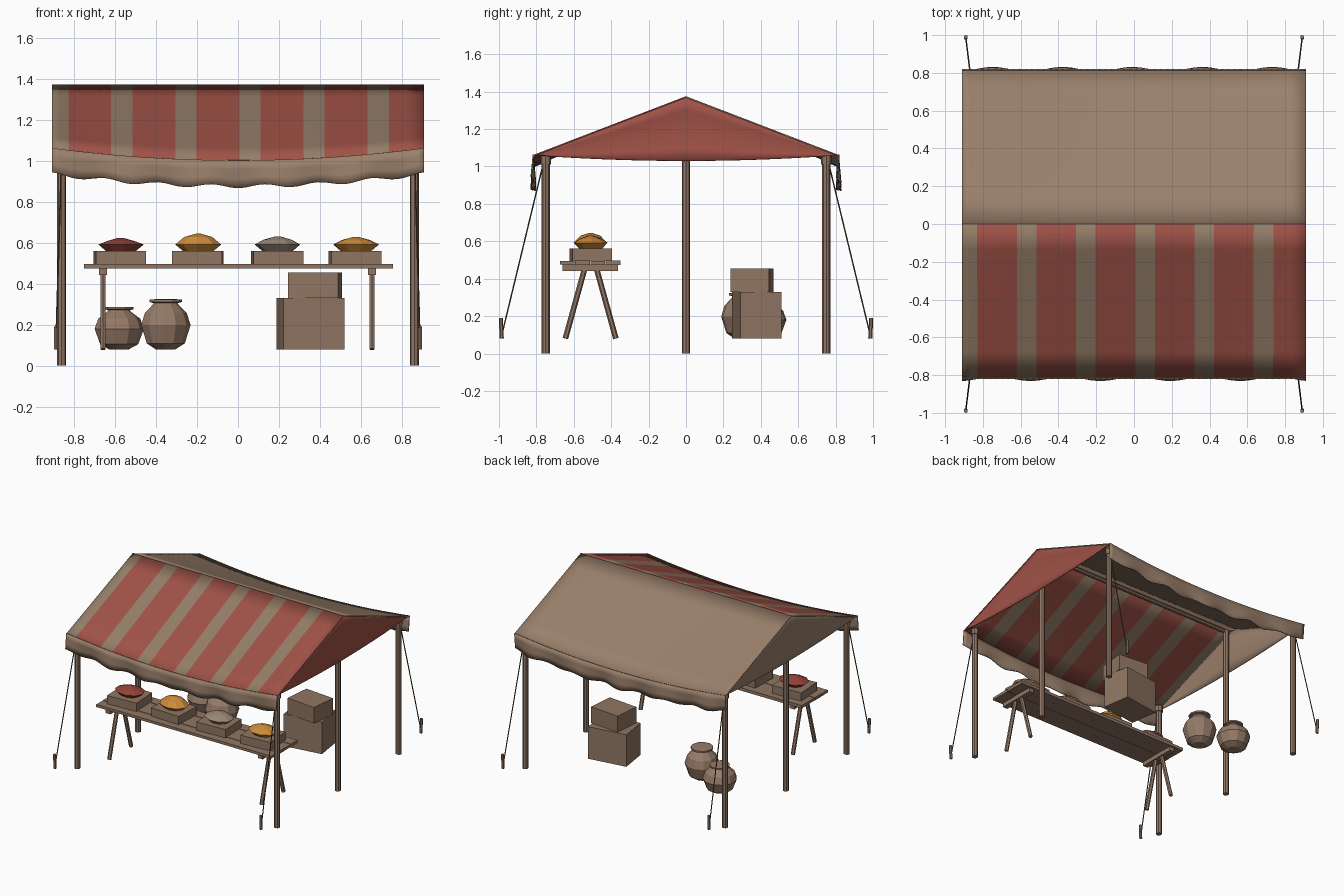
import bpy, bmesh, math
from mathutils import Vector, Matrix

if "Cube" in bpy.data.objects:
    bpy.data.objects.remove(bpy.data.objects["Cube"])


def material(name, r, g, b):
    m = bpy.data.materials.new(name)
    lin = [((c / 255 + 0.055) / 1.055) ** 2.4 for c in (r, g, b)]
    m.diffuse_color = (*lin, 1)
    m.use_nodes = True
    m.node_tree.nodes["Principled BSDF"].inputs["Base Color"].default_value = m.diffuse_color
    return m


WOOD = material("wood", 144, 118, 99)
CLOTH = material("beige cloth", 154, 128, 107)
PALE = material("stripe beige", 148, 126, 104)
RED = material("red cloth", 160, 82, 71)
ROPE = material("rope", 95, 80, 66)
CLAY = material("clay", 150, 123, 104)
SPICE_RED = material("red spice", 146, 66, 56)
OCHRE = material("ochre spice", 203, 139, 58)
GREY = material("grey spice", 150, 133, 117)


def finish(name, bm, mats, smooth=False):
    me = bpy.data.meshes.new(name)
    bm.to_mesh(me)
    bm.free()
    for m in mats:
        me.materials.append(m)
    for p in me.polygons:
        p.use_smooth = smooth
    ob = bpy.data.objects.new(name, me)
    bpy.context.collection.objects.link(ob)
    return ob


def box(name, center, size, mat, angle=0):
    bm = bmesh.new()
    mtx = (Matrix.Translation(center) @ Matrix.Rotation(math.radians(angle), 4, 'Z')
           @ Matrix.Diagonal((*size, 1)))
    bmesh.ops.create_cube(bm, size=1, matrix=mtx)
    return finish(name, bm, [mat])


def rod(name, a, b, r, mat, sides=8):
    a, b = Vector(a), Vector(b)
    d = b - a
    bm = bmesh.new()
    mtx = Matrix.Translation((a + b) / 2) @ d.to_track_quat('Z', 'Y').to_matrix().to_4x4()
    bmesh.ops.create_cone(bm, cap_ends=True, segments=sides, radius1=r, radius2=r,
                          depth=d.length, matrix=mtx)
    return finish(name, bm, [mat])


def lathe(name, x, y, profile, mat, sides=10, sy=1.0, twist=0.0):
    bm = bmesh.new()
    rings = []
    for r, z in profile:
        rings.append([bm.verts.new((x + r * math.cos(t), y + sy * r * math.sin(t), z))
                      for t in (twist + 2 * math.pi * i / sides for i in range(sides))])
    for lo, hi in zip(rings, rings[1:]):
        for i in range(sides):
            j = (i + 1) % sides
            bm.faces.new((lo[i], lo[j], hi[j], hi[i]))
    bm.faces.new(rings[0][::-1])
    bm.faces.new(rings[-1])
    return finish(name, bm, [mat])


def sheet(name, us, vs, point, mats, rule=None):
    """Thin cloth through point(u, v); rule(x) picks the colour."""
    bm = bmesh.new()
    g = [[bm.verts.new(point(u, v)) for v in vs] for u in us]
    for i in range(len(us) - 1):
        for j in range(len(vs) - 1):
            f = bm.faces.new((g[i][j], g[i + 1][j], g[i + 1][j + 1], g[i][j + 1]))
            if rule:
                f.material_index = rule((us[i] + us[i + 1]) / 2)
    ob = finish(name, bm, mats, True)
    mod = ob.modifiers.new("thickness", 'SOLIDIFY')
    mod.thickness, mod.offset = 0.007, 0
    return ob


def steps(a, b, n):
    return [a + (b - a) * i / n for i in range(n + 1)]


# Canopy shape: straight ridge, eaves sagging in the middle
W, D, RIDGE = 0.91, 0.812, 1.372


def roof_z(x, t):
    return RIDGE - t * (0.312 + 0.06 * (1 - (x / W) ** 2))


START, PERIOD, BAND = -0.83, 0.3135, 0.21
edges = [-W, W]
for k in range(6):
    edges += [e for e in (START + k * PERIOD, START + k * PERIOD + BAND) if e < W]
edges.sort()
cols = sorted(set(edges + [(a + b) / 2 for a, b in zip(edges, edges[1:])]))


def stripe(x):
    return int(x > START and (x - START) % PERIOD < BAND)


sheet("front_roof", cols, steps(0, 1, 6), lambda x, t: (x, -D * t, roof_z(x, t)), [PALE, RED], stripe)
sheet("back_roof", cols, steps(1, 0, 6), lambda x, t: (x, D * t, roof_z(x, t)), [CLOTH])


# Wavy valances along both eaves
for s, label in ((-1, "front"), (1, "back")):
    def valance(x, t, s=s):
        wave = 0.012 * math.sin(2 * math.pi * (x + 0.1 * s) / 0.37)
        drop = 0.127 + 0.009 * math.cos(2 * math.pi * x / 0.26)
        return (x, s * (D + 0.004 + wave * t), roof_z(x, 1) + 0.004 - drop * t)
    sheet(label + "_valance", steps(-W, W, 56), steps(0, 1, 3), valance, [CLOTH])

# Gable ends: red on the right, beige on the left, drawn in slightly at the middle
for s, label, mat in ((1, "right", RED), (-1, "left", CLOTH)):
    def gable(y, t, s=s):
        a = abs(y) / D
        top = RIDGE - 0.312 * a
        bottom = 1.03 + 0.03 * a * a
        pull = 0.02 * (1 - a) * math.sin(math.pi * t)
        return (s * (W - 0.006 - pull), y, top + (bottom - top) * t)
    sheet(label + "_gable", steps(-D, D, 16), steps(0, 1, 5), gable, [mat])

# Posts, post caps, guy ropes and stakes
for sx, lx in ((-1, "left"), (1, "right")):
    x = 0.862 * sx
    rod(lx + "_middle_post", (x, 0, 0), (x, 0, 1.355), 0.022, WOOD)
    for sy, ly in ((-1, "front"), (1, "back")):
        n = f"{ly}_{lx}_"
        rod(n + "post", (x, 0.75 * sy, 0), (x, 0.75 * sy, 1.06), 0.022, WOOD)
        rod(n + "post_cap", (x, 0.75 * sy, 1.01), (x, 0.75 * sy, 1.055), 0.029, WOOD)
        rod(n + "rope", (x, 0.757 * sy, 1.04), (0.89 * sx, 0.982 * sy, 0.11), 0.004, ROPE, 5)
        rod(n + "stake", (0.89 * sx, 0.985 * sy, 0.08), (0.89 * sx, 0.99 * sy, 0.19), 0.011, WOOD, 6)
rod("ridge_pole", (-0.89, 0, 1.345), (0.89, 0, 1.345), 0.015, WOOD)

# Trestle table
for i in range(4):
    box(f"table_plank_{i + 1}", (0.003, -0.6345 + 0.0815 * i, 0.486),
        (1.51, 0.079, 0.02 + 0.003 * (i % 2)), WOOD)
for x, label in ((-0.66, "left"), (0.655, "right")):
    box(label + "_trestle_bar", (x, -0.512, 0.459), (0.04, 0.295, 0.033), WOOD)
    rod(label + "_trestle_front_leg", (x, -0.54, 0.46), (x, -0.645, 0.08), 0.015, WOOD, 6)
    rod(label + "_trestle_back_leg", (x, -0.48, 0.46), (x, -0.375, 0.08), 0.015, WOOD, 6)

# Trays with heaps of goods
goods = ((-0.578, 0.625, SPICE_RED, 3), (-0.197, 0.645, OCHRE, -2),
         (0.192, 0.632, GREY, 3), (0.573, 0.63, OCHRE, 4))
for i, (x, peak, mat, a) in enumerate(goods):
    box(f"tray_{i + 1}", (x, -0.51, 0.528), (0.245, 0.21, 0.066), WOOD, a)
    lathe(f"goods_heap_{i + 1}", x + 0.003, -0.51,
          ((0.075, 0.56), (0.114, 0.592), (0.07, peak - 0.016), (0.012, peak)),
          mat, 9, 0.8, 0.5 * i)

# Stacked crates
box("lower_crate", (0.355, 0.378, 0.205), (0.303, 0.222, 0.25), WOOD, 8.5)
box("upper_crate", (0.377, 0.353, 0.3925), (0.246, 0.205, 0.125), WOOD, -5.5)

# Round jars with flared rims
JAR = ((0.05, 0), (0.095, 0.03), (0.123, 0.12), (0.105, 0.18), (0.065, 0.222),
       (0.06, 0.23), (0.08, 0.236), (0.08, 0.248), (0.05, 0.25))
for name, x, y, h, rim in (("tall_jar", -0.355, 0.31, 0.98, 1.0), ("short_jar", -0.583, 0.415, 0.83, 0.9)):
    lathe(name, x, y, [(r * (rim if z > 0.2 else 1), 0.08 + z * h) for r, z in JAR], CLAY, 11)
